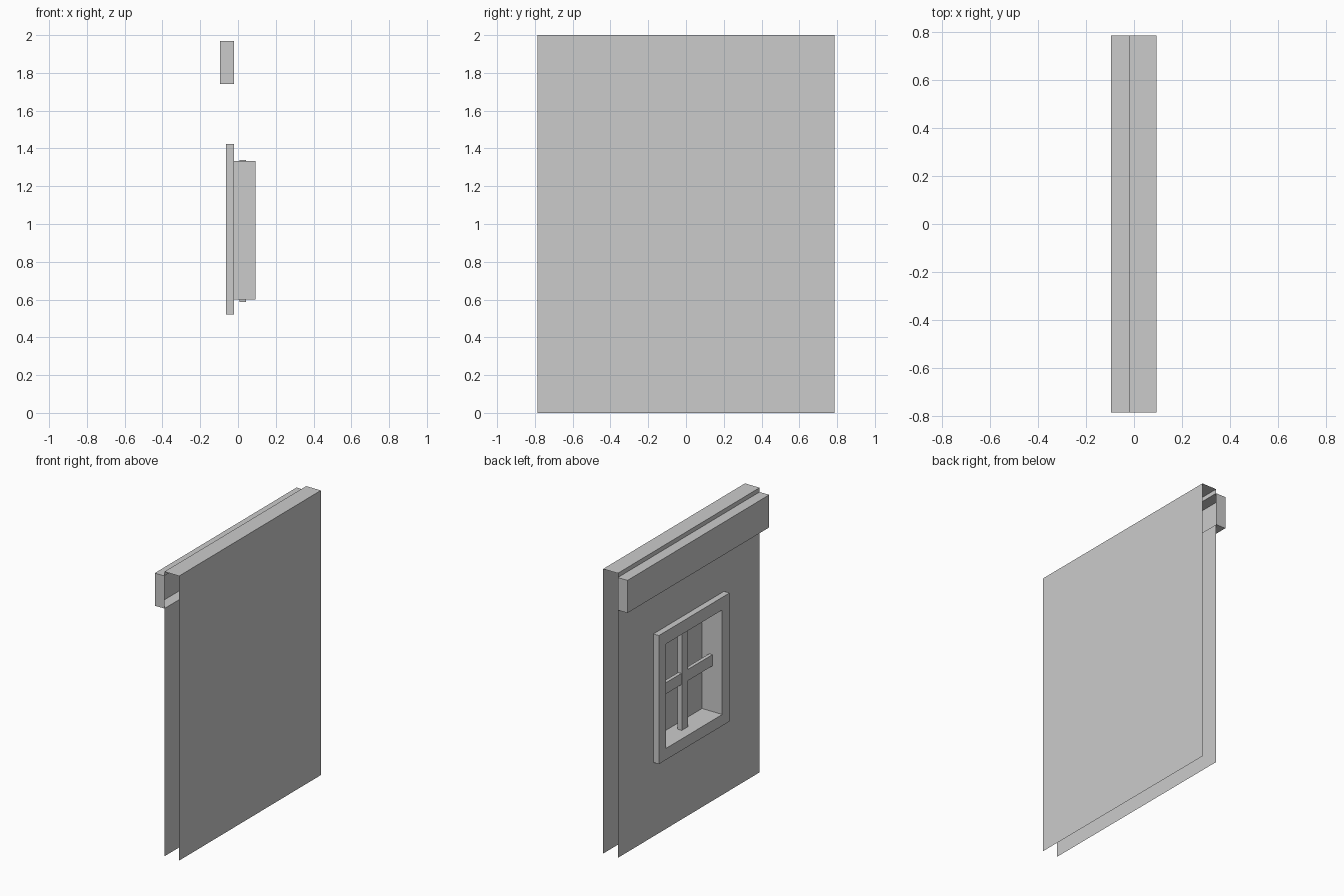
import bpy, bmesh

if "Cube" in bpy.data.objects:
    bpy.data.objects.remove(bpy.data.objects["Cube"])

HALF_Y = 0.787            # half length of the wall
FRONT, BACK = 0.093, -0.021


def finish(name, bm):
    mesh = bpy.data.meshes.new(name)
    bm.to_mesh(mesh)
    bm.free()
    obj = bpy.data.objects.new(name, mesh)
    bpy.context.collection.objects.link(obj)
    return obj


def sheet(name, profile, cap=False):
    """Open (x, z) profile swept along y, with optional end caps."""
    bm = bmesh.new()
    near = [bm.verts.new((x, -HALF_Y, z)) for x, z in profile]
    far = [bm.verts.new((x, HALF_Y, z)) for x, z in profile]
    for i in range(len(profile) - 1):
        bm.faces.new((near[i], far[i], far[i + 1], near[i + 1]))
    if cap:
        bm.faces.new(near)
        bm.faces.new(far[::-1])
    return finish(name, bm)


def nested_rings(name, rings):
    """Bridge rectangles given as (x, half_y, z_low, z_high)."""
    bm = bmesh.new()
    loops = [[bm.verts.new(p) for p in ((x, h, a), (x, -h, a), (x, -h, b), (x, h, b))]
             for x, h, a, b in rings]
    for o, n in zip(loops, loops[1:]):
        for i in range(4):
            j = (i + 1) % 4
            bm.faces.new((o[i], o[j], n[j], n[i]))
    return finish(name, bm)


def box(name, x0, x1, half_y, z0, z1):
    bm = bmesh.new()
    bmesh.ops.create_cube(bm, size=1)
    for v in bm.verts:
        v.co = (x1 if v.co.x > 0 else x0,
                half_y if v.co.y > 0 else -half_y,
                z1 if v.co.z > 0 else z0)
    return finish(name, bm)


# Plain wall face, top strip and the narrow lip above the beam
sheet("wall_shell", [(FRONT, 0), (FRONT, 2), (BACK, 2), (BACK, 1.97)])

# Hollow beam, open towards the inside of the wall
sheet("beam", [(BACK, 1.97), (-0.096, 1.97), (-0.096, 1.741), (BACK, 1.741)], cap=True)

# Window side of the wall: panel, raised frame, recessed opening
nested_rings("window_wall", [
    (BACK, HALF_Y, 0, 1.741),
    (BACK, 0.392, 0.52, 1.423),
    (-0.064, 0.392, 0.52, 1.423),
    (-0.064, 0.311, 0.60, 1.334),
    (FRONT, 0.311, 0.60, 1.334),
])

# Window bars
box("vertical_bar", 0.009, 0.042, 0.034, 0.588, 1.338)
box("horizontal_bar", 0.012, 0.037, 0.313, 0.921, 1.0)
